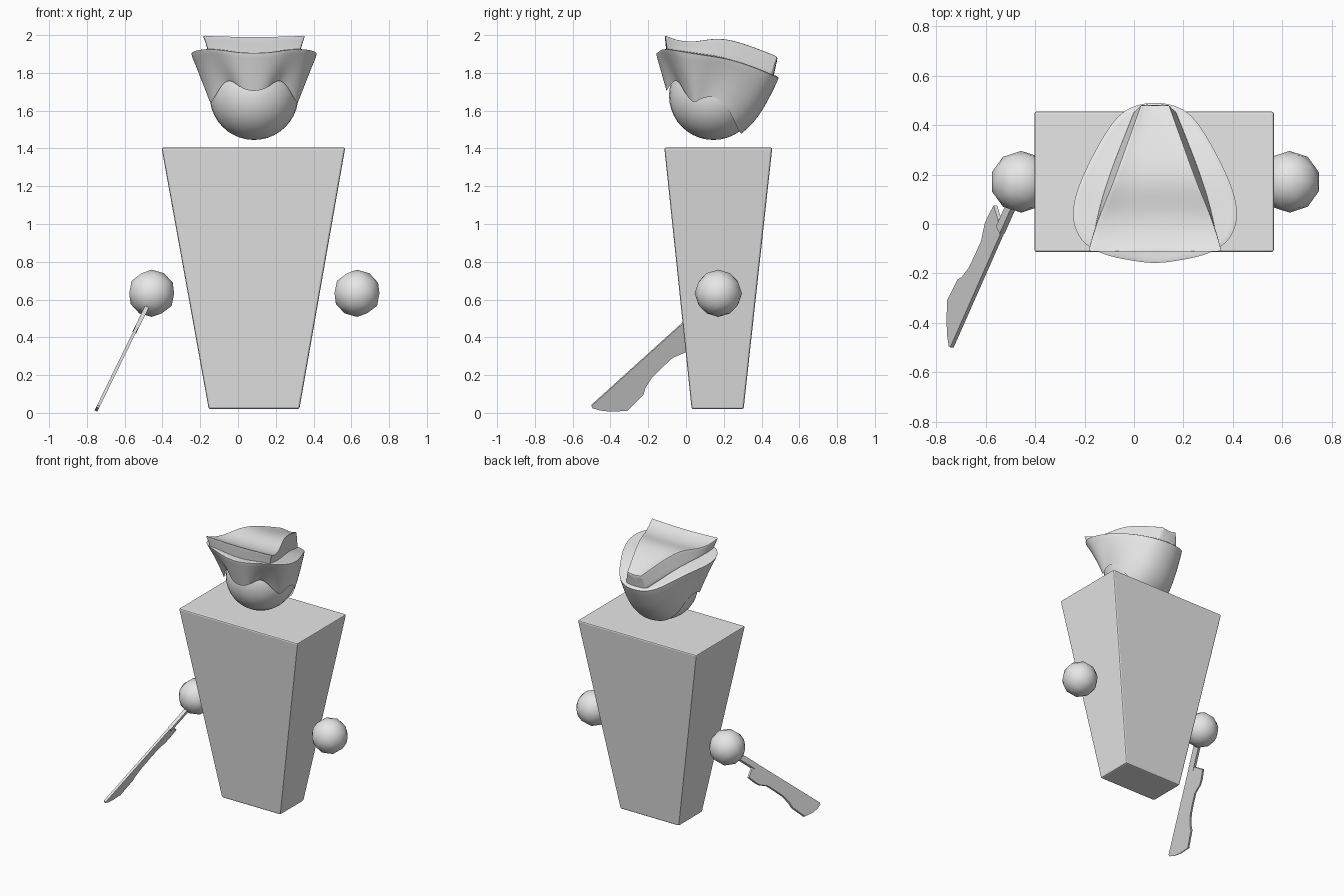
import bpy, bmesh, math
from mathutils import Vector

if "Cube" in bpy.data.objects:
    bpy.data.objects.remove(bpy.data.objects["Cube"])

CX = 0.085  # centre line of the figure

grey = bpy.data.materials.new("plain_grey")
grey.diffuse_color = (0.8, 0.8, 0.8, 1)
grey.use_nodes = True
grey.node_tree.nodes["Principled BSDF"].inputs["Base Color"].default_value = grey.diffuse_color


def finish(bm, name, smooth=None):
    bmesh.ops.recalc_face_normals(bm, faces=bm.faces)
    me = bpy.data.meshes.new(name)
    bm.to_mesh(me)
    bm.free()
    me.materials.append(grey)
    ob = bpy.data.objects.new(name, me)
    bpy.context.collection.objects.link(ob)
    if smooth is not None:
        bpy.context.view_layer.objects.active = ob
        ob.select_set(True)
        bpy.ops.object.shade_smooth_by_angle(angle=math.radians(smooth))
        ob.select_set(False)
    return ob


def bevel(ob, width):
    m = ob.modifiers.new("bevel", 'BEVEL')
    m.width, m.segments = width, 2


def half_loft(name, rings, sharp, cap_ends=False, apex=None):
    """Skin half-sections, mirror them over the centre line and smooth them.
    sharp(i, j, i2, j2) gives the crease of the edge between two points."""
    bm = bmesh.new()
    grid = [[bm.verts.new(p) for p in r] for r in rings]
    where = {v: (i, j) for i, r in enumerate(grid) for j, v in enumerate(r)}
    for a, b in zip(grid, grid[1:]):
        for j in range(len(a) - 1):
            bm.faces.new((a[j], a[j + 1], b[j + 1], b[j]))
    if cap_ends:
        bm.faces.new(grid[0])
        bm.faces.new(grid[-1])
    if apex:
        top = bm.verts.new(apex)
        for p, q in zip(grid[-1], grid[-1][1:]):
            bm.faces.new((p, q, top))
    crease = bm.edges.layers.float.new("crease_edge")
    for e in bm.edges:
        p, q = e.verts
        if p in where and q in where:
            e[crease] = sharp(*where[p], *where[q])
    ob = finish(bm, name, 50)
    ob.location.x = CX
    m = ob.modifiers.new("mirror", 'MIRROR')
    m.use_axis = (True, False, False)
    m = ob.modifiers.new("subdivision", 'SUBSURF')
    m.levels = m.render_levels = 3
    # keep the angle-based shading last in the stack
    for i, mod in enumerate(list(ob.modifiers)):
        if mod.type == 'NODES':
            ob.modifiers.move(i, len(ob.modifiers) - 1)
    return ob


# tapered body
bm = bmesh.new()
levels = [(0.02, -0.155, 0.325, 0.03, 0.305), (1.405, -0.405, 0.568, -0.115, 0.457)]
loops = [[bm.verts.new(p) for p in ((x0, y0, z), (x1, y0, z), (x1, y1, z), (x0, y1, z))]
         for z, x0, x1, y0, y1 in levels]
bm.faces.new(loops[0])
bm.faces.new(loops[1])
for i in range(4):
    k = (i + 1) % 4
    bm.faces.new((loops[0][i], loops[0][k], loops[1][k], loops[1][i]))
bevel(finish(bm, "body"), 0.01)

# hands
for name, x in (("hand_left", -0.457), ("hand_right", 0.63)):
    bm = bmesh.new()
    bmesh.ops.create_icosphere(bm, subdivisions=2, radius=0.125)
    finish(bm, name, 30).location = (x, 0.171, 0.633)

# head
bm = bmesh.new()
bmesh.ops.create_uvsphere(bm, u_segments=32, v_segments=20, radius=0.235)
finish(bm, "head", 40).location = (CX, 0.145, 1.68)

# cap band: notched lower edge on the head, flaring to a tilted rim
lower = [Vector(p) for p in (
    (0, -.105, 1.70), (.07, -.10, 1.715), (.135, -.05, 1.78), (.19, -.015, 1.71), (.23, .04, 1.625),
    (.243, .08, 1.675), (.243, .19, 1.675), (.20, .25, 1.56), (.12, .28, 1.485), (0, .30, 1.475))]
rim = [Vector(p) for p in (
    (0, -.165, 1.905), (.10, -.15, 1.91), (.21, -.13, 1.93), (.31, -.075, 1.925), (.345, .03, 1.905),
    (.32, .14, 1.89), (.27, .25, 1.87), (.205, .37, 1.83), (.13, .475, 1.785), (0, .505, 1.775))]
centre = Vector((0, .13, 1.91))
middle = []
for a, b in zip(lower, rim):
    p = a.lerp(b, 0.4)
    back = max(0, (p.y - 0.2) / 0.2)
    middle.append(p + Vector((0, 0.02, -0.04)) * back)
inner = [p.lerp(centre, 0.3) for p in rim]
for ring in (inner,):
    for p in ring:
        p.z -= 0.005
half_loft("cap_band", [lower, middle, rim, inner],
          lambda i, j, i2, j2: 0.75 if i == i2 == 2 else (0.6 if i == i2 == 0 else 0),
          apex=centre)

# folded cap crown: sections from the raised front flap to the narrow back
# (y top, y base, half width top, z top, half width base, z base)
sections = [
    (-.112, -.10, .272, 2.0, .245, 1.925),
    (-.05, -.05, .255, 1.972, .25, 1.92),
    (.05, .05, .22, 1.962, .23, 1.905),
    (.16, .16, .172, 1.99, .20, 1.885),
    (.29, .28, .125, 1.965, .155, 1.86),
    (.485, .455, .055, 1.887, .085, 1.80)]
rings = []
for yt, yb, wt, zt, wb, zb in sections:
    rings.append([(0, yt, zt - 0.008), (wt * .6, yt, zt - 0.008), (wt, yt, zt),
                  (wb, yb, zb), (wb * .85, yb, zb - .06), (0, yb, zb - .06)])
half_loft("cap_crown", rings,
          lambda i, j, i2, j2: 0.8 if (j == j2 and j in (2, 3)) or (i == i2 and i in (0, 5)) else 0,
          cap_ends=True)


def blade_plate(name, outline, thick):
    """Flat plate from (y, z) points, lying in the leaning plane of the knife."""
    n = Vector((1, 0, -0.489)).normalized() * thick / 2
    bm = bmesh.new()
    pts = [Vector((-0.757 + 0.489 * z, y, z)) for y, z in outline]
    f, b = ([bm.verts.new(p + s * n) for p in pts] for s in (1, -1))
    bm.faces.new(f)
    bm.faces.new(b)
    for i in range(len(pts)):
        k = (i + 1) % len(pts)
        bm.faces.new((f[i], f[k], b[k], b[i]))
    return finish(bm, name, 30)


# knife held in the left hand
blade_plate("knife_blade", [
    (-.03, .465), (-.50, .04), (-.495, .028), (-.455, .016), (-.40, .01), (-.31, .014), (-.265, .06),
    (-.225, .10), (-.215, .135), (-.18, .19), (-.13, .24), (-.07, .295), (0, .325),
    (.03, .35), (.075, .40)], 0.016)
blade_plate("knife_handle", [(-.04, .455), (.12, .60), (.15, .57), (-.01, .425)], 0.022)
